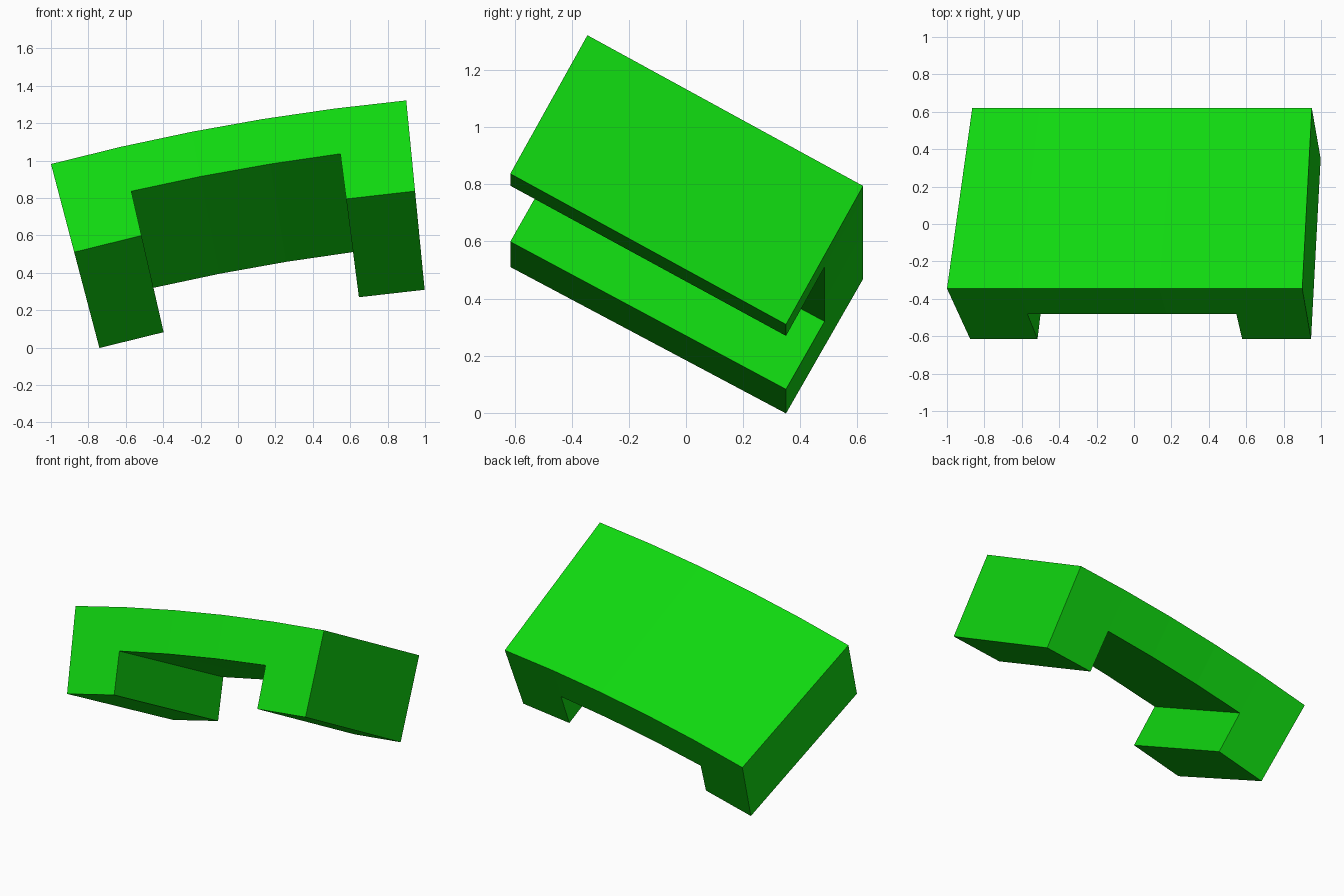
import bpy
import bmesh
import math

cube = bpy.data.objects.get("Cube")
if cube:
    bpy.data.objects.remove(cube, do_unlink=True)

# Bend: a wide arc about an axis parallel to y
AXIS_X, AXIS_Z, RADIUS = 2.063, -10.652, 12.03
START, STEP = math.radians(-14.75), math.radians(9.2 / 5)

# Tilted section, as (y, drop along the radius)
TOP_FRONT = (-0.345, 0.0)
DOWN = (-0.27, 0.487)     # full leg height
BACK = (0.965, 0.530)     # full depth


def bend(column, level, side):
    """Place a grid point: column 0-5 along the arc, level 0-2 down, side 0 front / 1 back."""
    y = TOP_FRONT[0] + DOWN[0] * level / 2 + BACK[0] * side
    r = RADIUS - DOWN[1] * level / 2 - BACK[1] * side
    a = START + STEP * column
    return AXIS_X + r * math.sin(a), y, AXIS_Z + r * math.cos(a)


# Five slab cells, with a leg cell under each end
cells = [(c, 0) for c in range(5)] + [(0, 1), (4, 1)]
loops = [[(c, l), (c, l + 1), (c + 1, l + 1), (c + 1, l)] for c, l in cells]
edges = {(p[i], p[(i + 1) % 4]) for p in loops for i in range(4)}

bm = bmesh.new()
verts = {(p, s): bm.verts.new(bend(*p, s)) for p in sorted({q for lp in loops for q in lp}) for s in (0, 1)}

# Front and back faces
for lp in loops:
    bm.faces.new([verts[p, 0] for p in lp])
    bm.faces.new([verts[p, 1] for p in reversed(lp)])

# Walls along the outline
for a, b in sorted(edges):
    if (b, a) not in edges:
        bm.faces.new([verts[b, 0], verts[a, 0], verts[a, 1], verts[b, 1]])

bmesh.ops.recalc_face_normals(bm, faces=bm.faces)
mesh = bpy.data.meshes.new("curved_bridge")
bm.to_mesh(mesh)
bm.free()

green = bpy.data.materials.new("bright_green")
green.use_nodes = True
colour = (0.005, 0.68, 0.005, 1.0)
green.diffuse_color = colour
green.node_tree.nodes["Principled BSDF"].inputs["Base Color"].default_value = colour
mesh.materials.append(green)

bridge = bpy.data.objects.new("curved_bridge", mesh)
bpy.context.collection.objects.link(bridge)
